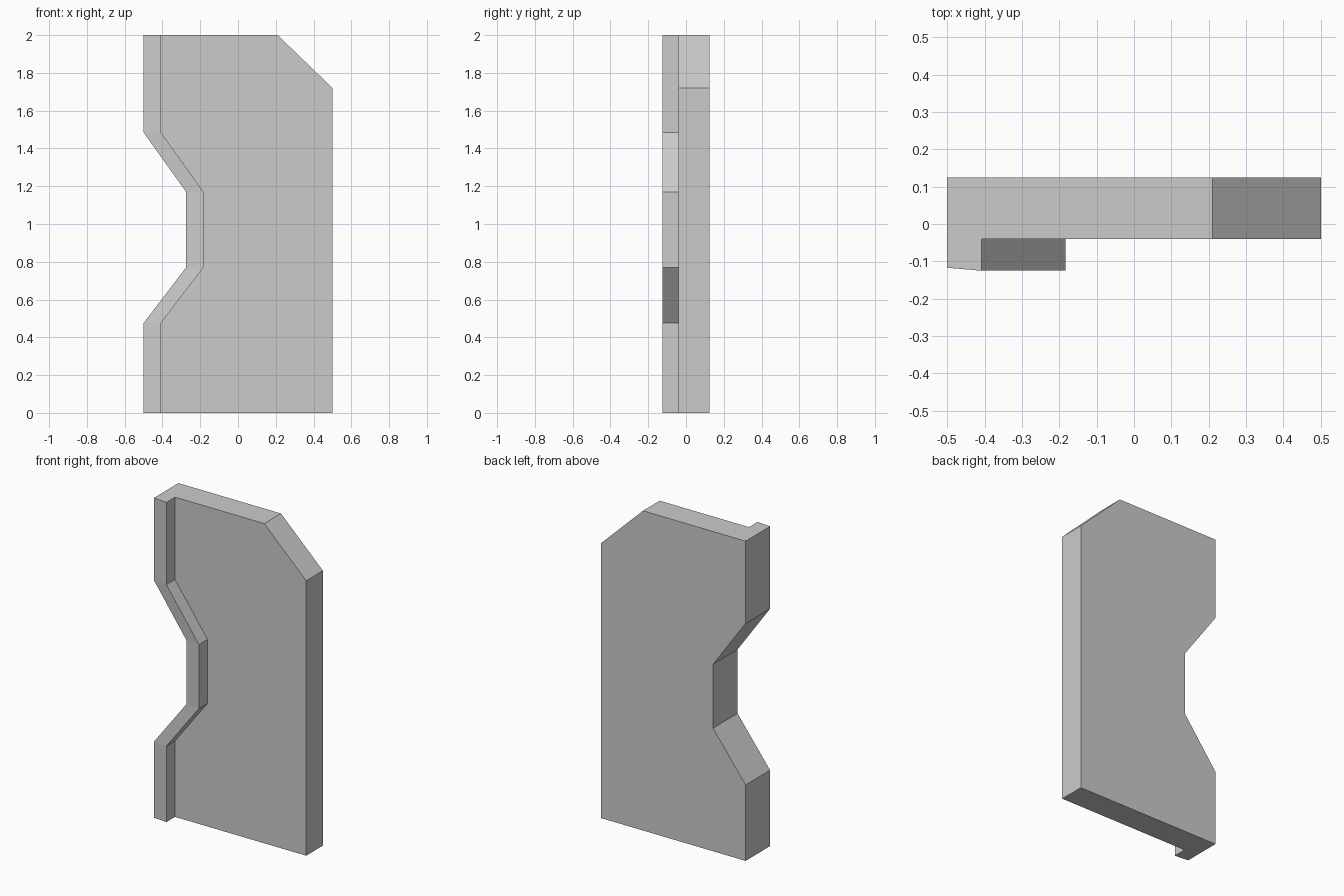
import bpy, bmesh, math

if "Cube" in bpy.data.objects:
    bpy.data.objects.remove(bpy.data.objects["Cube"])

# Stations up the panel: height, left edge (with notch), right edge (with cut corner)
stations = [(0, -0.5, 0.5), (0.475, -0.5, 0.5), (0.77, -0.275, 0.5),
            (1.17, -0.275, 0.5), (1.485, -0.5, 0.5), (1.72, -0.5, 0.5),
            (2.0, -0.5, 0.21)]
LIP = 0.092      # lip width
FACE = -0.04     # front of the panel
BACK = 0.125


def section(z, left, right):
    """Cross-section: raised lip along the left edge, flat panel to the right."""
    return [(left, -0.117, z), (left + LIP, -0.125, z), (left + LIP, FACE, z),
            (right, FACE, z), (right, BACK, z), (left, BACK, z)]


# Panel with lip, lofted through the stations
bm = bmesh.new()
rings = [[bm.verts.new(p) for p in section(*s)] for s in stations]
for a, b in zip(rings, rings[1:]):
    for i in range(6):
        j = (i + 1) % 6
        bm.faces.new((a[i], a[j], b[j], b[i]))
bm.faces.new(rings[0][::-1])
bm.faces.new(rings[-1])

# Merge coplanar faces so each side is one clean flat face
bmesh.ops.dissolve_limit(bm, angle_limit=math.radians(0.5),
                         verts=bm.verts[:], edges=bm.edges[:])
bmesh.ops.recalc_face_normals(bm, faces=bm.faces[:])

mesh = bpy.data.meshes.new("notched_panel")
bm.to_mesh(mesh)
bm.free()
panel = bpy.data.objects.new("notched_panel", mesh)
bpy.context.collection.objects.link(panel)
